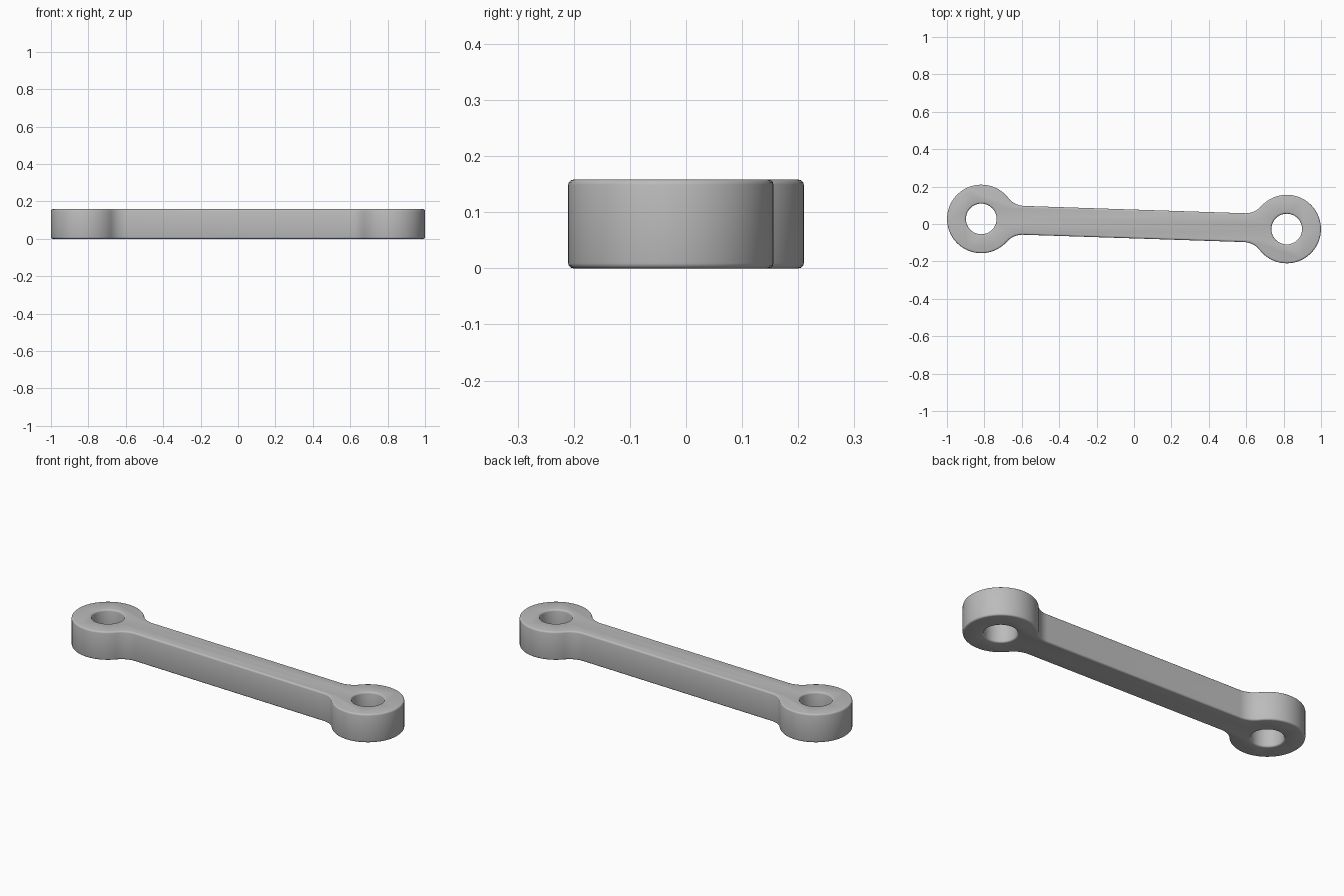
import bpy, bmesh
from math import atan2, cos, sin, pi, radians

cube = bpy.data.objects.get("Cube")
if cube:
    bpy.data.objects.remove(cube, do_unlink=True)

EYE_X = 0.817       # eye centre from the middle, along the bar
EYE_R = 0.183
HOLE_R = 0.082
HALF_BAR = 0.077
FILLET_R = 0.111
HEIGHT = 0.158
TILT = radians(-1.9)

# Grey material
grey = bpy.data.materials.new("grey metal")
grey.use_nodes = True
colour = (0.5, 0.5, 0.5, 1)
grey.diffuse_color = colour
grey.node_tree.nodes["Principled BSDF"].inputs["Base Color"].default_value = colour


def arc(cx, cy, r, start, end, steps):
    angles = [start + (end - start) * i / steps for i in range(steps + 1)]
    return [(cx + r * cos(a), cy + r * sin(a)) for a in angles]


# Quarter outline: fillet, outer rim of the eye, then the pin hole
rise = HALF_BAR + FILLET_R
reach = ((EYE_R + FILLET_R) ** 2 - rise ** 2) ** 0.5
tangent = atan2(rise, reach)
quarter = arc(EYE_X - reach, rise, FILLET_R, -pi / 2, -tangent, 12)
quarter += arc(EYE_X, 0, EYE_R, pi - tangent, 0, 36)[1:]
quarter += arc(EYE_X, 0, HOLE_R, 0, pi, 32)
half = quarter + [(-x, y) for x, y in reversed(quarter)]

# Two mirrored halves welded along the centre line
bm = bmesh.new()
for side in (1, -1):
    face = bm.faces.new([bm.verts.new((x, side * y, 0)) for x, y in half])
    face.normal_update()
    if face.normal.z < 0:
        face.normal_flip()
bmesh.ops.remove_doubles(bm, verts=bm.verts, dist=0.0001)
mesh = bpy.data.meshes.new("connecting_link")
bm.to_mesh(mesh)
bm.free()
mesh.materials.append(grey)

link = bpy.data.objects.new("connecting_link", mesh)
bpy.context.collection.objects.link(link)
link.rotation_euler.z = TILT

# Thickness and softened rims
solid = link.modifiers.new("thickness", 'SOLIDIFY')
solid.thickness = HEIGHT
solid.offset = 1
bevel = link.modifiers.new("rim rounding", 'BEVEL')
bevel.width = 0.009
bevel.segments = 3
bevel.limit_method = 'ANGLE'
bevel.angle_limit = radians(40)

# Lift so the part rests on the ground whichever way the sheet faces
bpy.context.view_layer.update()
evaluated = link.evaluated_get(bpy.context.evaluated_depsgraph_get())
link.location.z = -min(v.co.z for v in evaluated.data.vertices)

bpy.context.view_layer.objects.active = link
link.select_set(True)
bpy.ops.object.shade_smooth_by_angle(angle=radians(40))
